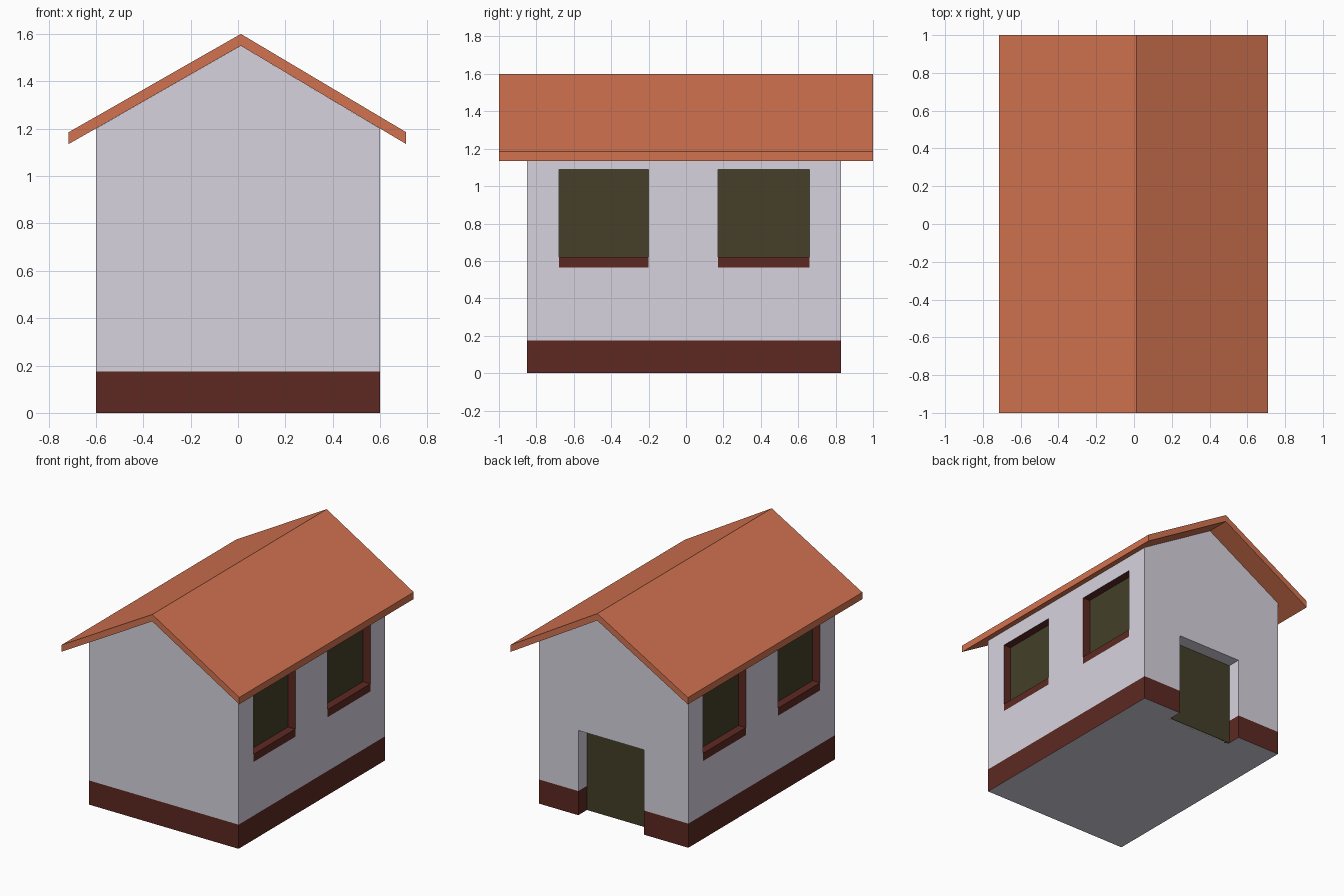
import bpy

if "Cube" in bpy.data.objects:
    bpy.data.objects.remove(bpy.data.objects["Cube"])


def material(name, rgb):
    m = bpy.data.materials.new(name)
    m.diffuse_color = (*rgb, 1)
    m.use_nodes = True
    m.node_tree.nodes["Principled BSDF"].inputs["Base Color"].default_value = m.diffuse_color
    return m


PLASTER = material("plaster", (0.68, 0.65, 0.73))
TILE = material("roof_tile", (0.65, 0.17, 0.08))
TRIM = material("red_trim", (0.11, 0.022, 0.016))
PANE = material("dark_panel", (0.058, 0.050, 0.022))


def prism(name, profile, y0, y1, mat):
    """Extrude an xz profile (counter-clockwise seen from the front) along y."""
    n = len(profile)
    verts = [(x, y, z) for y in (y0, y1) for x, z in profile]
    faces = [tuple(range(n)), tuple(range(2 * n - 1, n - 1, -1))]
    faces += [(i, i + n, (i + 1) % n + n, (i + 1) % n) for i in range(n)]
    me = bpy.data.meshes.new(name)
    me.from_pydata(verts, [], faces)
    me.materials.append(mat)
    ob = bpy.data.objects.new(name, me)
    bpy.context.collection.objects.link(ob)
    return ob


def box(name, x, y, z, mat):
    x0, x1 = sorted(x)
    return prism(name, [(x0, z[0]), (x1, z[0]), (x1, z[1]), (x0, z[1])], *y, mat)


def cut(target, cutter):
    """Carve a recess whose faces keep the cutter's material."""
    mod = target.modifiers.new("recess", 'BOOLEAN')
    mod.operation = 'DIFFERENCE'
    mod.solver = 'EXACT'
    mod.object = cutter
    mod.material_mode = 'TRANSFER'
    cutter.hide_render = True
    cutter.hide_viewport = True
    cutter.display_type = 'WIRE'


FRONT, BACK, HALF, RIDGE = -0.85, 0.83, 0.6, 0.012

# Gabled walls and the plinth under them
walls = prism("walls", [(-HALF, 0.175), (HALF, 0.175), (HALF, 1.2), (RIDGE, 1.55), (-HALF, 1.2)],
              FRONT, BACK, PLASTER)
plinth = box("plinth", (-HALF, HALF), (FRONT, BACK), (0, 0.175), TRIM)
plinth.data.materials.append(PLASTER)
for f in plinth.data.polygons:
    if f.normal.z < -0.9:
        f.material_index = 1

# Roof of two thin slopes
prism("roof", [(-0.715, 1.135), (RIDGE, 1.55), (0.71, 1.135),
               (0.71, 1.185), (RIDGE, 1.6), (-0.715, 1.185)], -1, 1, TILE)

# Recessed windows with sills, two on each long side
for side, sx in (("right", 1), ("left", -1)):
    for place, y in (("front", (-0.68, -0.2)), ("back", (0.17, 0.66))):
        name = f"{side}_{place}_window"
        cut(walls, box(name + "_cutter", (sx * 0.538, sx * 0.7), y, (0.565, 1.09), TRIM))
        box(name + "_glass", (sx * 0.53, sx * 0.541), y, (0.565, 1.09), PANE)
        box(name + "_sill", (sx * 0.535, sx * HALF), y, (0.565, 0.62), TRIM)

# Recessed doorway at the back, cut through the plinth
DOOR_X = (-0.245, 0.283)
for target, mat in ((walls, PLASTER), (plinth, TRIM)):
    cut(target, box(target.name + "_door_cutter", DOOR_X, (0.728, 1), (-0.2, 0.615), mat))
box("door", DOOR_X, (0.71, 0.731), (0.0, 0.615), PANE)
